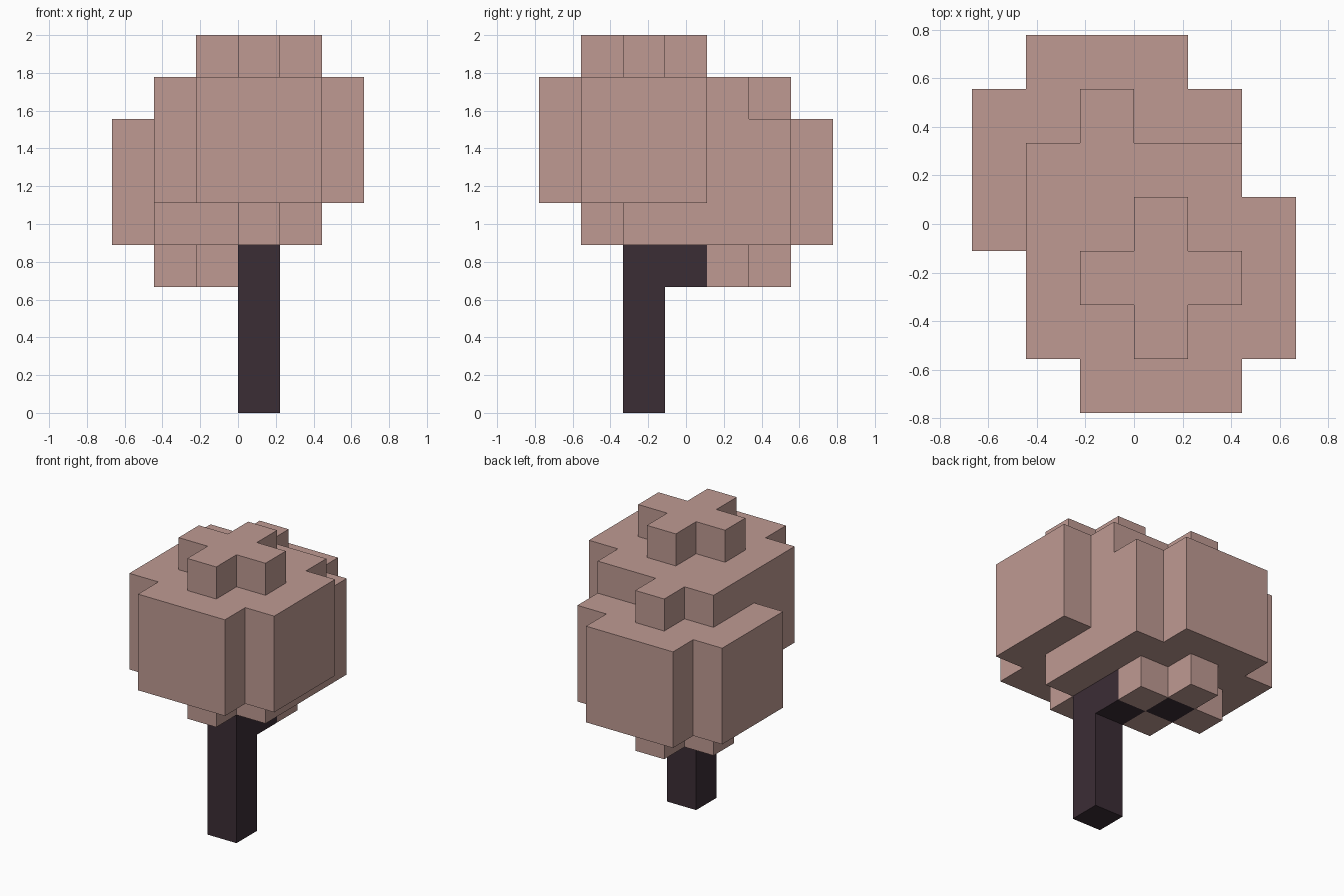
import bpy
import bmesh
from mathutils import Vector

cube = bpy.data.objects.get("Cube")
if cube:
    bpy.data.objects.remove(cube, do_unlink=True)

UNIT = 2 / 9                      # edge length of one block
ORIGIN = Vector((-3, -3.5, 0))    # corner of the block grid, in blocks


def make_material(name, rgb):
    mat = bpy.data.materials.new(name)
    mat.use_nodes = True
    color = (*rgb, 1)
    mat.diffuse_color = color
    mat.node_tree.nodes["Principled BSDF"].inputs["Base Color"].default_value = color
    return mat


def leaf_ball(center):
    """Rounded ball of blocks, five across, with cross-shaped caps."""
    span = range(-2, 3)
    return {(center[0] + i, center[1] + j, center[2] + k)
            for i in span for j in span for k in span
            if sorted((abs(i), abs(j))) != [2, 2]
            and (abs(k) < 2 or abs(i) + abs(j) < 2)}


def build_blocks(name, cells, solid, material):
    """Mesh the outer faces of the cells, skipping faces that touch other blocks."""
    bm = bmesh.new()
    for cell in sorted(cells):
        middle = Vector(cell) + Vector((0.5, 0.5, 0.5)) + ORIGIN
        for axis in range(3):
            for sign in (-1, 1):
                normal = Vector((0, 0, 0))
                normal[axis] = sign
                if tuple(c + int(n) for c, n in zip(cell, normal)) in solid:
                    continue
                u = Vector((0, 0, 0))
                u[(axis + 1) % 3] = 0.5
                v = normal.cross(u)
                corners = (-u - v, u - v, u + v, v - u)
                bm.faces.new([bm.verts.new((middle + normal / 2 + c) * UNIT)
                              for c in corners])
    bmesh.ops.remove_doubles(bm, verts=bm.verts, dist=0.001)
    mesh = bpy.data.meshes.new(name)
    bm.to_mesh(mesh)
    bm.free()
    mesh.materials.append(material)
    obj = bpy.data.objects.new(name, mesh)
    bpy.context.collection.objects.link(obj)
    return obj


# Upright trunk that steps diagonally into the lower leaf ball
trunk = {(3, 2, k) for k in range(4)} | {(3, 3, 3), (2, 4, 3)}

# Two overlapping leaf balls: the high front one and the low back one
foliage = (leaf_ball((3, 2, 6)) | leaf_ball((2, 4, 5))) - trunk

solid = trunk | foliage
build_blocks("trunk", trunk, solid, make_material("dark bark", (0.044, 0.026, 0.036)))
build_blocks("foliage", foliage, solid, make_material("dusty pink leaves", (0.521, 0.323, 0.290)))
